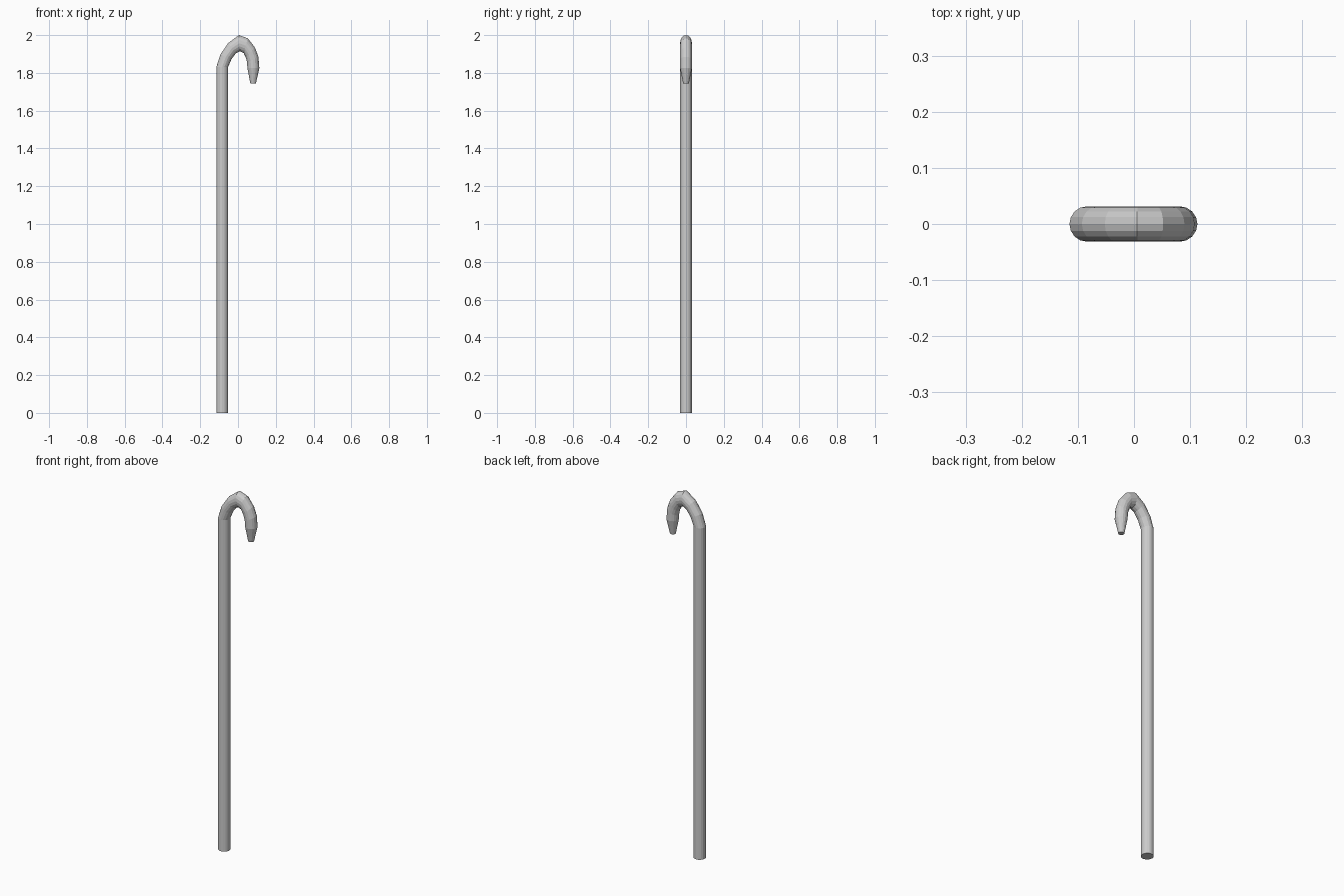
import bpy, bmesh, math
from mathutils import Vector

if "Cube" in bpy.data.objects:
    bpy.data.objects.remove(bpy.data.objects["Cube"])

SIDES = 16
R = 0.0315

# Ring stations in the xz plane: outer x, z, inner x, z, half depth in y
stations = [
    (-0.115, 0.0, -0.053, 0.0, R),          # foot of shaft
    (-0.115, 1.83, -0.053, 1.83, R),        # start of bend
    (-0.093, 1.898, -0.035, 1.872, R),
    (-0.052, 1.958, -0.012, 1.903, R),
    (0.005, 2.0, 0.010, 1.914, R),          # crown
    (0.052, 1.983, 0.030, 1.905, R),
    (0.090, 1.934, 0.042, 1.880, R),
    (0.108, 1.885, 0.048, 1.855, R),
    (0.113, 1.825, 0.050, 1.825, R),        # start of tapered tip
    (0.095, 1.745, 0.065, 1.745, 0.015),    # blunt tip
]

# Loft the round bar through the stations
bm = bmesh.new()
rings = []
for ox, oz, ix, iz, depth in stations:
    outer, inner = Vector((ox, 0, oz)), Vector((ix, 0, iz))
    mid, half = (outer + inner) / 2, (outer - inner) / 2
    ring = []
    for i in range(SIDES):
        a = math.tau * i / SIDES
        ring.append(bm.verts.new(mid + half * math.cos(a) + Vector((0, depth * math.sin(a), 0))))
    rings.append(ring)
for a, b in zip(rings, rings[1:]):
    for i in range(SIDES):
        j = (i + 1) % SIDES
        bm.faces.new((a[i], a[j], b[j], b[i]))

# Flat end caps
bm.faces.new(rings[0])
bm.faces.new(rings[-1])
bmesh.ops.recalc_face_normals(bm, faces=bm.faces)

mesh = bpy.data.meshes.new("hooked_staff")
bm.to_mesh(mesh)
bm.free()
staff = bpy.data.objects.new("hooked_staff", mesh)
bpy.context.collection.objects.link(staff)
